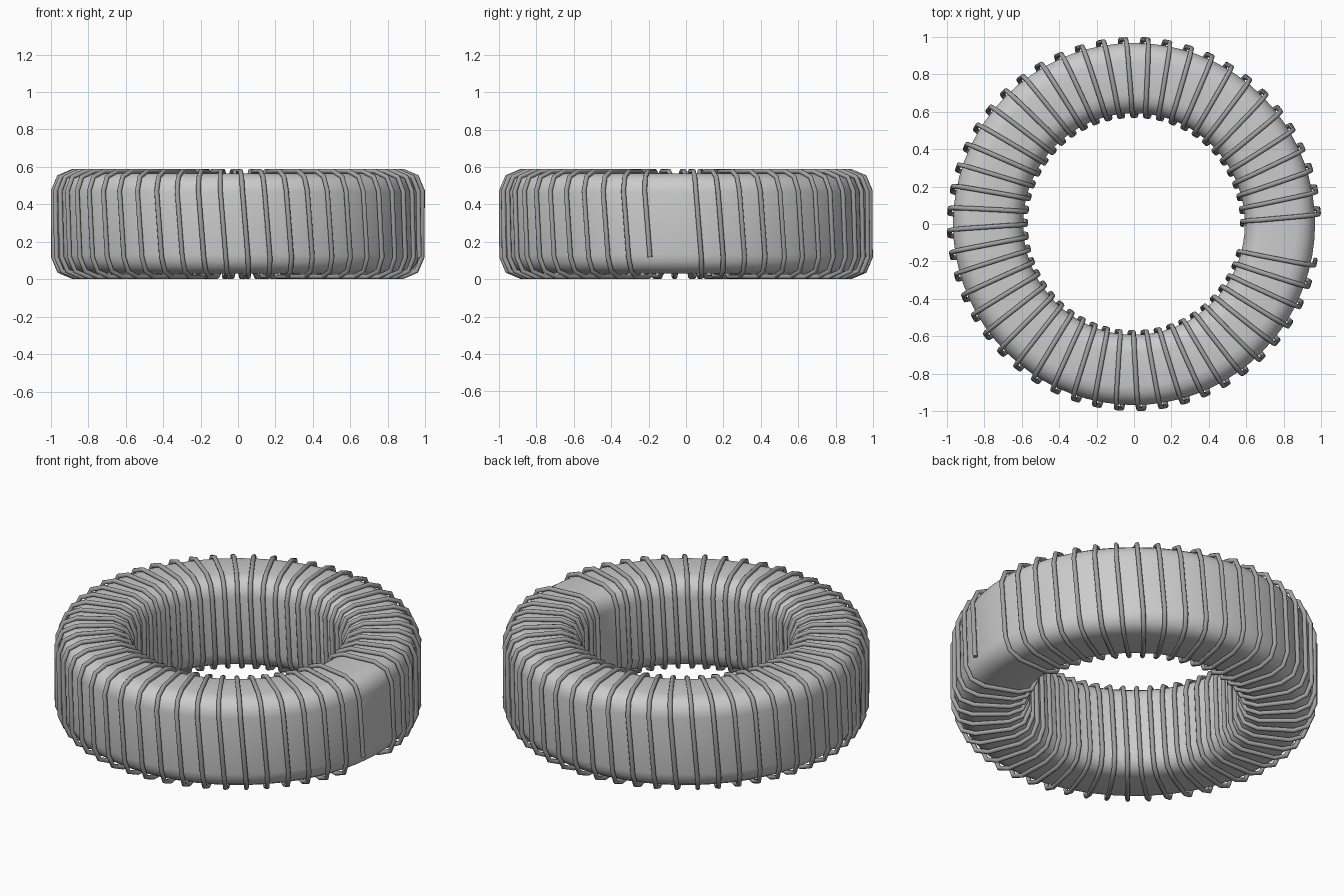
import bpy, bmesh
from math import pi, sin, cos, radians

default = bpy.data.objects.get("Cube")
if default:
    bpy.data.objects.remove(default, do_unlink=True)


def material(name, value):
    m = bpy.data.materials.new(name)
    m.use_nodes = True
    colour = (value, value, value, 1)
    m.diffuse_color = colour
    m.node_tree.nodes["Principled BSDF"].inputs["Base Color"].default_value = colour
    return m


def rounded_section(r_in, r_out, z_low, z_high, corner, steps):
    """Rounded rectangle in (radius, z): inner side up, across the top, down the outside."""
    corners = [(r_in + corner, z_high - corner, pi), (r_out - corner, z_high - corner, pi / 2),
               (r_out - corner, z_low + corner, 0), (r_in + corner, z_low + corner, -pi / 2)]
    return [(r + corner * cos(a - pi / 2 * i / steps), z + corner * sin(a - pi / 2 * i / steps))
            for r, z, a in corners for i in range(steps + 1)]


def finish(obj, mat, angle):
    bpy.ops.object.select_all(action='DESELECT')
    obj.select_set(True)
    bpy.context.view_layer.objects.active = obj
    if obj.type == 'CURVE':
        bpy.ops.object.convert(target='MESH')
        obj = bpy.context.object
    obj.data.materials.clear()
    obj.data.materials.append(mat)
    bpy.ops.object.shade_smooth_by_angle(angle=radians(angle))


# Ring core: rounded section swept around the axis
SEGMENTS = 72
section = rounded_section(0.592, 0.967, 0.03, 0.565, 0.1, 4)
bm = bmesh.new()
rings = [[bm.verts.new((r * cos(2 * pi * s / SEGMENTS), r * sin(2 * pi * s / SEGMENTS), z))
          for r, z in section] for s in range(SEGMENTS)]
for s, ring in enumerate(rings):
    after = rings[(s + 1) % SEGMENTS]
    for i in range(len(section)):
        j = (i + 1) % len(section)
        bm.faces.new((ring[i], ring[j], after[j], after[i]))
bmesh.ops.recalc_face_normals(bm, faces=bm.faces)
mesh = bpy.data.meshes.new("ring_core")
bm.to_mesh(mesh)
bm.free()
core = bpy.data.objects.new("ring_core", mesh)
bpy.context.collection.objects.link(core)
finish(core, material("core light grey", 0.6), 40)

# Wire winding: one continuous helix around the core with a gap on the left side
TURNS, PITCH, START, WIRE = 51, 6.88, -0.4, 0.013
loop = rounded_section(0.579, 0.987, 0.013, 0.577, 0.105, 2)
# Degrees of advance reached before each loop point: sides, then two steps per corner
advance, total = [], 0
for step in (2.1, 0.3, 0.3, 0.84, 0.3, 0.3, 2.0, 0.3, 0.3, 0.84, 0.3, 0.3):
    total += step
    advance.append(total)
scale = PITCH / total
path = [(loop[-1], START)]
for turn in range(TURNS):
    for point, a in zip(loop, advance):
        path.append((point, START + turn * PITCH + a * scale))
path = path[:-5]  # the free end stops at the foot of the outer side

curve = bpy.data.curves.new("wire_winding", 'CURVE')
curve.dimensions = '3D'
curve.bevel_depth = WIRE
curve.bevel_resolution = 2
curve.use_fill_caps = True
spline = curve.splines.new('POLY')
spline.points.add(len(path) - 1)
for p, ((r, z), a) in zip(spline.points, path):
    p.co = (r * cos(radians(a)), r * sin(radians(a)), z, 1)
winding = bpy.data.objects.new("wire_winding", curve)
bpy.context.collection.objects.link(winding)
finish(winding, material("wire mid grey", 0.36), 50)
